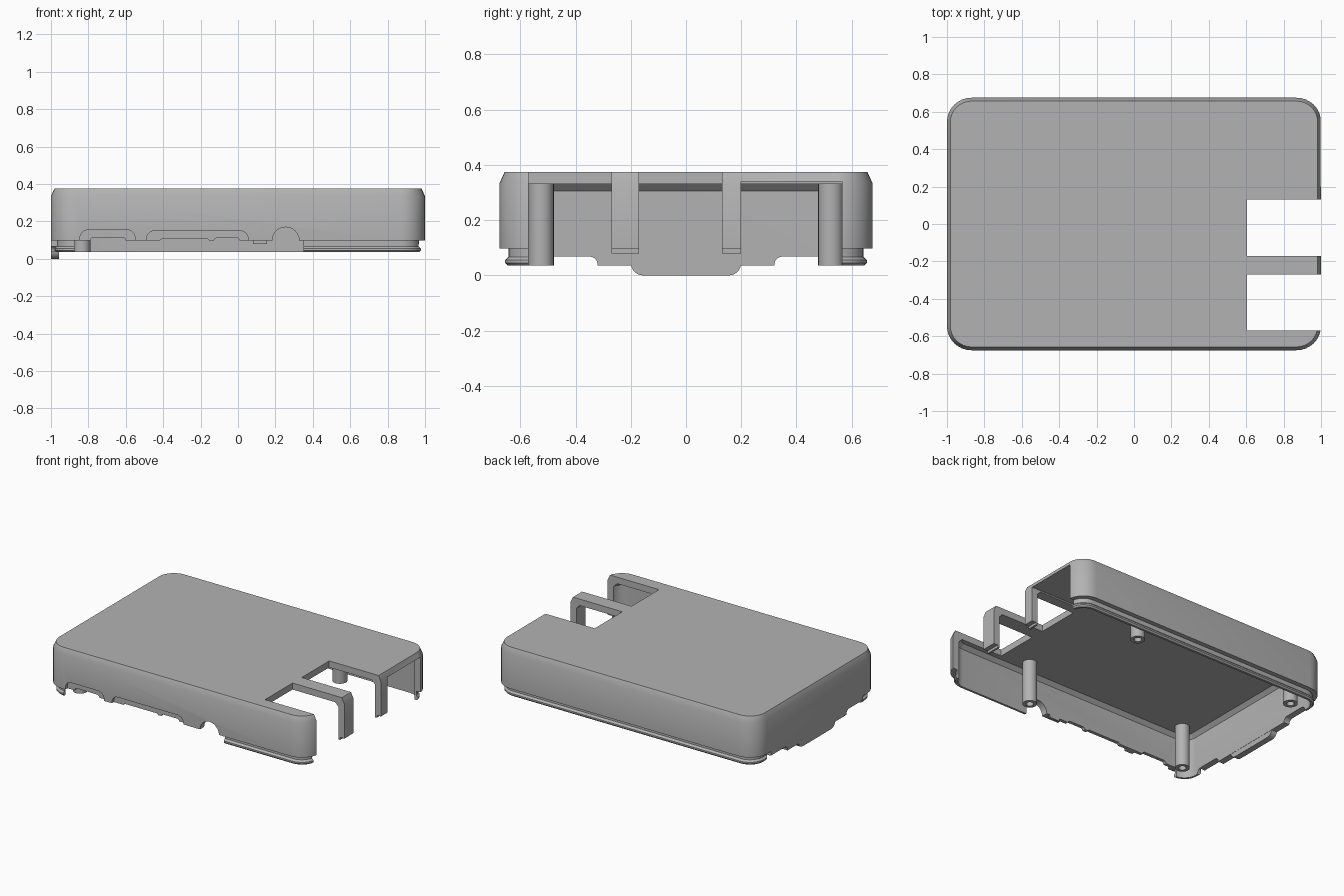
import bpy, bmesh, math

old = bpy.data.objects.get("Cube")
if old:
    bpy.data.objects.remove(old)

grey = bpy.data.materials.new("plain grey")
grey.use_nodes = True
grey.diffuse_color = (0.45, 0.45, 0.45, 1)
grey.node_tree.nodes["Principled BSDF"].inputs["Base Color"].default_value = (0.45, 0.45, 0.45, 1)

AXES = {"x": lambda a, b, c: (c, a, b),
        "y": lambda a, b, c: (a, c, b),
        "z": lambda a, b, c: (a, b, c)}


def round_rect(a0, a1, b0, b1, r, seg=8):
    """Outline of a rectangle with rounded corners."""
    corners = [(a1 - r, b1 - r), (a0 + r, b1 - r), (a0 + r, b0 + r), (a1 - r, b0 + r)]
    return [(ca + r * math.cos(t), cb + r * math.sin(t))
            for q, (ca, cb) in enumerate(corners)
            for t in [math.pi / 2 * (q + i / seg) for i in range(seg + 1)]]


def circle(a, b, r, seg=32):
    return [(a + r * math.cos(2 * math.pi * i / seg),
             b + r * math.sin(2 * math.pi * i / seg)) for i in range(seg)]


def loft(name, rings, axis="z"):
    """Solid through a list of (outline, depth), capped at both ends."""
    bm = bmesh.new()
    loops = [[bm.verts.new(AXES[axis](a, b, c)) for a, b in outline] for outline, c in rings]
    for lo, hi in zip(loops, loops[1:]):
        for i in range(len(lo)):
            j = (i + 1) % len(lo)
            bm.faces.new((lo[i], lo[j], hi[j], hi[i]))
    bm.faces.new(loops[0])
    bm.faces.new(loops[-1])
    bmesh.ops.recalc_face_normals(bm, faces=bm.faces)
    mesh = bpy.data.meshes.new(name)
    bm.to_mesh(mesh)
    bm.free()
    mesh.materials.append(grey)
    ob = bpy.data.objects.new(name, mesh)
    bpy.context.collection.objects.link(ob)
    return ob


def block(a0, a1, b0, b1, c0, c1, axis, r=0.001):
    seg = 8 if r > 0.001 else 1
    outline = round_rect(a0, a1, b0, b1, r, seg)
    return loft("helper", [(outline, c0), (outline, c1)], axis)


def combine(target, helper, operation="DIFFERENCE"):
    mod = target.modifiers.new("cut", "BOOLEAN")
    mod.operation, mod.object, mod.solver = operation, helper, "EXACT"
    bpy.context.view_layer.objects.active = target
    bpy.ops.object.modifier_apply(modifier=mod.name)
    bpy.data.objects.remove(helper)


def smooth(ob):
    bpy.ops.object.select_all(action="DESELECT")
    ob.select_set(True)
    bpy.context.view_layer.objects.active = ob
    bpy.ops.object.shade_smooth_by_angle(angle=math.radians(25))


# Hollow lid: inside roof, inside wall, snap lip, outer wall, chamfered top
profile = [(0.07, 0.33), (0.045, 0.305), (0.045, 0.035), (0.03, 0.035), (0.02, 0.045),
           (0.02, 0.055), (0.032, 0.067), (0.032, 0.097), (0, 0.097), (0, 0.335), (0.018, 0.375)]
lid = loft("case_lid", [(round_rect(-1 + d, 1 - d, -0.675 + d, 0.675 - d, 0.13 - d), z)
                        for d, z in profile])

# Flush end plate and hanging tab
combine(lid, block(-0.5, 0.5, 0.035, 0.2, -0.999, -0.956, "x"), "UNION")
combine(lid, block(-0.2, 0.2, 0, 0.22, -0.9985, -0.9565, "x", 0.045), "UNION")
for a0, a1 in ((-0.52, -0.32), (0.32, 0.52)):
    combine(lid, block(a0, a1, -0.1, 0.068, -1.1, -0.93, "x", 0.03))

# Two open port notches, and the third port under the roof
for y0, y1 in ((-0.57, -0.27), (-0.17, 0.13)):
    combine(lid, block(y0, y1, -0.1, 0.5, 0.605, 1.1, "x"))
combine(lid, block(0.2, 0.565, -0.1, 0.34, 0.605, 1.1, "x"))
combine(lid, block(-0.3, 0.25, -0.1, 0.08, 0.9, 1.1, "x"))

# Front lip gap, leaving one small tooth
for x0, x1, top in ((-0.875, 0.08, 0.0975), (0.079, 0.156, 0.08), (0.155, 0.35, 0.0975)):
    combine(lid, block(x0, x1, -0.1, top, -0.75, -0.6, "y"))

# Shallow front recesses, then the openings inside them
for x0, x1, top in ((-0.845, -0.55, 0.155), (-0.49, 0.055, 0.15)):
    combine(lid, block(x0, x1, -0.1, top, -0.75, -0.653, "y", 0.045))
for x0, x1, top in ((-0.79, -0.6, 0.115), (-0.42, -0.15, 0.107), (-0.13, 0.01, 0.112)):
    combine(lid, block(x0, x1, -0.1, top, -0.75, -0.6, "y", 0.02))

# Round front socket
socket = circle(0.255, 0.097, 0.072)
combine(lid, loft("helper", [(socket, -0.75), (socket, -0.6)], "y"))
smooth(lid)

# Four hollow screw posts
for side, x in (("right", -0.835), ("left", 0.41)):
    for end, y in (("front", -0.525), ("back", 0.525)):
        post = loft(f"{end}_{side}_post",
                    [(circle(x, y, r), z) for r, z in
                     ((0.024, 0.13), (0.024, 0.035), (0.046, 0.035), (0.046, 0.345))])
        smooth(post)
